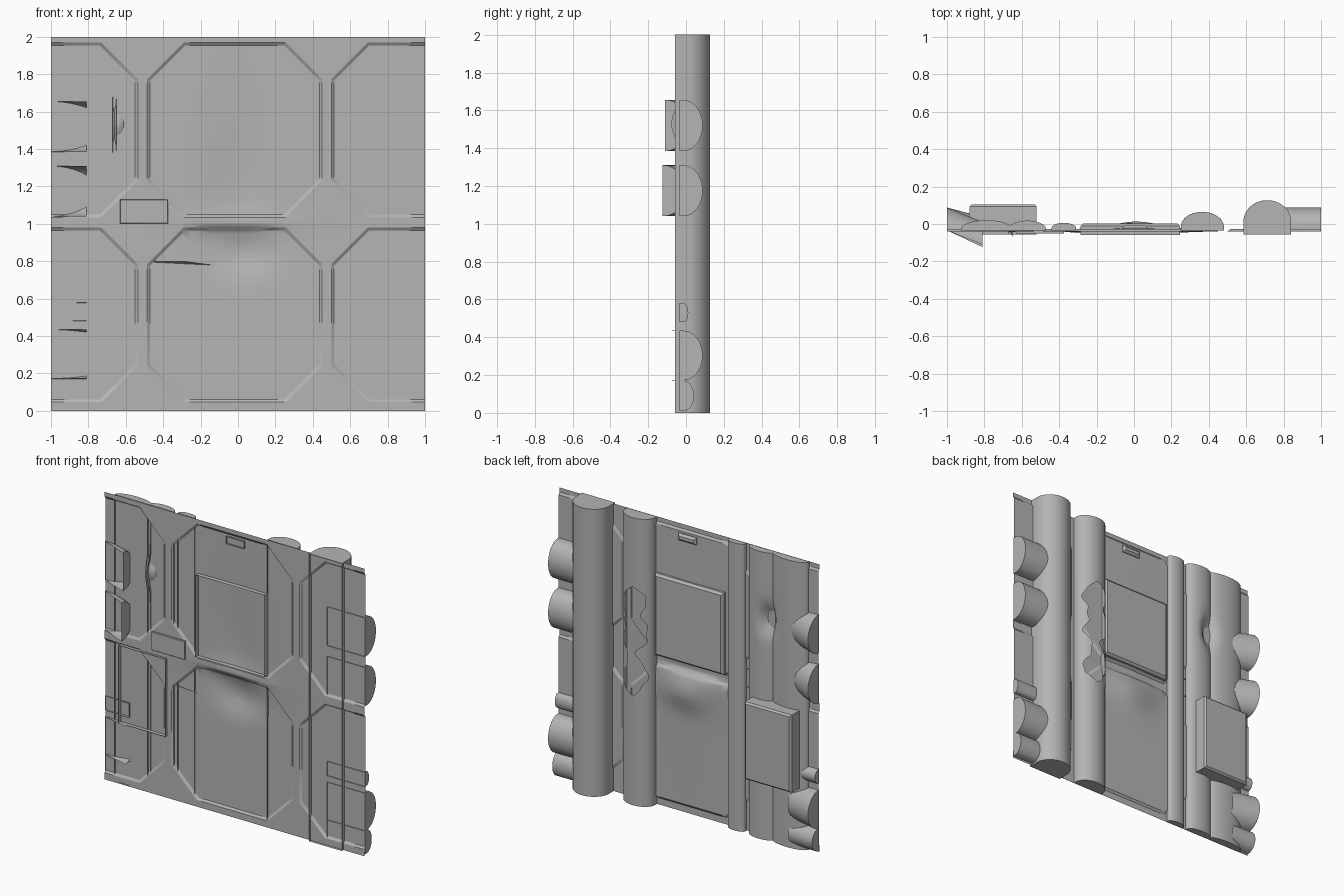
import bpy, bmesh, math
from mathutils import Vector

if "Cube" in bpy.data.objects:
    bpy.data.objects.remove(bpy.data.objects["Cube"])

metal = bpy.data.materials.new("grey metal")
metal.diffuse_color = (0.46, 0.46, 0.46, 1)
metal.use_nodes = True
metal.node_tree.nodes["Principled BSDF"].inputs["Base Color"].default_value = metal.diffuse_color


def finish(bm, name, recalc=True):
    bmesh.ops.remove_doubles(bm, verts=bm.verts, dist=0.0005)
    if recalc:
        bmesh.ops.recalc_face_normals(bm, faces=bm.faces)
    me = bpy.data.meshes.new(name)
    bm.to_mesh(me)
    bm.free()
    ob = bpy.data.objects.new(name, me)
    bpy.context.collection.objects.link(ob)
    me.materials.append(metal)
    bpy.ops.object.select_all(action='DESELECT')
    ob.select_set(True)
    bpy.context.view_layer.objects.active = ob
    bpy.ops.object.shade_smooth_by_angle(angle=math.radians(30))
    return ob


def gauss(x, z, cx, cz, sx, sz):
    return math.exp(-((x - cx) / sx) ** 2 - ((z - cz) / sz) ** 2)


# Wall sheet: six cells, each with a recessed octagonal panel
FRAME_Y, PANEL_Y = -0.039, -0.028


def octagon(cx, cz, w, h, c):
    return [(cx - w, cz - h + c), (cx - w, cz + h - c), (cx - w + c, cz + h), (cx + w - c, cz + h),
            (cx + w, cz + h - c), (cx + w, cz - h + c), (cx + w - c, cz - h), (cx - w + c, cz - h)]


def add_cell(bm, cx, cz, z0, z1):
    x0, x1 = cx - 0.4925, cx + 0.4925
    outer = octagon(cx, cz, 0.468, 0.467, 0.195)
    inner = octagon(cx, cz, 0.453, 0.452, 0.189)
    rim = []
    for i, (x, z) in enumerate(outer):
        if i in (0, 1):
            rim.append((x0, z))
        elif i in (2, 3):
            rim.append((x, z1))
        elif i in (4, 5):
            rim.append((x1, z))
        else:
            rim.append((x, z0))
    corner = {1: (x0, z1), 3: (x1, z1), 5: (x1, z0), 7: (x0, z0)}

    def face(pts):
        bm.faces.new([bm.verts.new((x, y, z)) for x, y, z in pts])

    for i in range(8):
        j = (i + 1) % 8
        pts = [outer[i], rim[i]] + ([corner[i]] if i in corner else []) + [rim[j], outer[j]]
        face([(x, FRAME_Y, z) for x, z in pts])
        face([(inner[i][0], PANEL_Y, inner[i][1]), (outer[i][0], FRAME_Y, outer[i][1]),
              (outer[j][0], FRAME_Y, outer[j][1]), (inner[j][0], PANEL_Y, inner[j][1])])
    face([(x, PANEL_Y, z) for x, z in inner])


bm = bmesh.new()
for cx in (-1.003, -0.018, 0.967):
    add_cell(bm, cx, 0.513, 0.0, 1.005)
    add_cell(bm, cx, 1.502, 1.005, 2.0)
bmesh.ops.remove_doubles(bm, verts=bm.verts, dist=0.0005)


def cut(co, no, trim=False):
    geom = bm.verts[:] + bm.edges[:] + bm.faces[:]
    bmesh.ops.bisect_plane(bm, geom=geom, dist=1e-5, plane_co=co, plane_no=no, clear_outer=trim)


cut((1, 0, 0), (1, 0, 0), True)
cut((-1, 0, 0), (-1, 0, 0), True)
for i in range(17):
    cut((-0.4 + i * 0.05, 0, 0), (1, 0, 0))
for i in range(25):
    cut((0, 0, 0.55 + i * 0.05), (0, 0, 1))
# Crumpled middle of the sheet
for v in bm.verts:
    x, z = v.co.x, v.co.z
    v.co.y += 0.035 * gauss(x, z, 0.02, 0.84, 0.17, 0.1)
    v.co.y += 0.018 * gauss(x, z, 0.0, 1.2, 0.15, 0.35)
    v.co.y -= 0.022 * gauss(x, z, 0.0, 1.01, 0.25, 0.04)
    v.co.y += 0.012 * gauss(x, z, -0.15, 0.93, 0.1, 0.06)
for f in bm.faces:
    f.normal_update()
    if f.normal.y > 0:
        f.normal_flip()
finish(bm, "wall_sheet", recalc=False)


# Half-round duct shells, open towards the front
def duct(name, axis, c0, c1, l0, l1, y0, y1, stub=0.0, slope=0.0, hole=None, dent=None,
         n=20, rows=1, caps=(True, True)):
    bm = bmesh.new()
    mid, r = (c0 + c1) / 2, (c1 - c0) / 2

    def place(c, y, l):
        y += slope * (l - l0)
        if dent:
            y -= dent(c, l)
        return (c, y, l) if axis == 'z' else (l, y, c)

    def half(l, side, limit):
        pts = [(mid + side * r, y0)] if stub else []
        for k in range(n // 2 + 1):
            t = limit * k / (n // 2)
            pts.append((mid + side * r * math.cos(t), y0 + stub + (y1 - y0 - stub) * math.sin(t)))
        return [bm.verts.new(place(c, y, l)) for c, y in pts]

    for side in (-1, 1):
        prev = None
        for k in range(rows + 1):
            l = l0 + (l1 - l0) * k / rows
            gap = hole(l, side) if hole else 0
            ring = half(l, side, math.pi / 2 - gap)
            if prev:
                for a, b, c, d in zip(prev, prev[1:], ring[1:], ring):
                    bm.faces.new((a, b, c, d))
            prev = ring
    for l, want in ((l0, caps[0]), (l1, caps[1])):
        if want:
            left, right = half(l, -1, math.pi / 2), half(l, 1, math.pi / 2)
            bm.faces.new(left + right[-2::-1])
    return finish(bm, name)


def torn(z, side):
    # Ragged opening, narrow in the middle
    if not 0.76 < z < 1.52:
        return 0
    base = 0.75 + 0.2 * math.sin(z * 23 + side) + 0.12 * math.sin(z * 51)
    pinch = 0.4 * gauss(0, z, 0, 1.04, 1, 0.06)
    end = min(1, (z - 0.76) / 0.06, (1.52 - z) / 0.06)
    return max(0.1, base - pinch) * end


def side_dent(x, z):
    return 0.05 * gauss(x, z, -0.63, 1.53, 0.05, 0.09)


duct("large_upright_duct", 'z', 0.585, 0.84, 0, 2, -0.057, 0.127, stub=0.07, n=28)
duct("torn_upright_duct", 'z', 0.25, 0.48, 0, 2, -0.036, 0.065, stub=0.02, rows=100, hole=torn)
duct("narrow_upright_duct", 'z', -0.44, -0.31, 0, 2, -0.036, 0.006, stub=0.015, n=16)
duct("inner_flat_duct", 'z', -0.67, -0.47, 0, 2, -0.036, 0.018, stub=0.008, rows=60, dent=side_dent)
duct("outer_flat_duct", 'z', -0.925, -0.65, 0, 2, -0.036, 0.02, stub=0.008, rows=60, dent=side_dent)

# Cross ducts: straight on the right, bent through the sheet on the left
for i, (z0, z1, y1, slope, cap) in enumerate([
        (1.385, 1.655, 0.088, -0.40, True), (1.04, 1.31, 0.088, -0.47, True),
        (0.48, 0.58, 0.012, -0.05, True), (0.172, 0.435, 0.088, -0.26, False),
        (0.01, 0.172, 0.042, -0.05, False)]):
    duct(f"right_cross_duct_{i}", 'x', z0, z1, 0.71, 1.0, -0.034, y1, stub=0.02, n=24)
    duct(f"left_cross_duct_{i}", 'x', z0, z1, -1.0, -0.81, -0.034, y1, slope=slope, n=24,
         caps=(True, cap))


# Box shells: an open edge at y0 and a chamfered face at y1
def tray(name, x0, x1, z0, z1, y0, y1, b):
    bm = bmesh.new()
    yb = y1 - math.copysign(b, y1 - y0)
    rings = []
    for y, d in ((y0, 0), (yb, 0), (y1, b)):
        rings.append([bm.verts.new(p) for p in ((x0 + d, y, z0 + d), (x1 - d, y, z0 + d),
                                                (x1 - d, y, z1 - d), (x0 + d, y, z1 - d))])
    for p, q in zip(rings, rings[1:]):
        for i in range(4):
            j = (i + 1) % 4
            bm.faces.new((p[i], p[j], q[j], q[i]))
    bm.faces.new(rings[-1])
    return finish(bm, name)


tray("centre_plate", -0.285, 0.245, 1.05, 1.62, -0.058, 0.004, 0.015)
tray("side_box", -0.88, -0.52, 0.43, 0.97, -0.055, 0.105, 0.012)
tray("vent", -0.065, 0.075, 1.89, 1.94, -0.04, -0.008, 0.014)
tray("front_flap", -0.63, -0.375, 1.003, 1.13, -0.03, -0.052, 0.002)

# Thin torn ridge on the lower centre panel
bm = bmesh.new()
pts = [(-0.45, -0.03, 0.795), (-0.45, -0.034, 0.8), (-0.28, -0.05, 0.798),
       (-0.14, -0.03, 0.78), (-0.28, -0.03, 0.786)]
bm.faces.new([bm.verts.new(p) for p in pts])
finish(bm, "torn_ridge")
